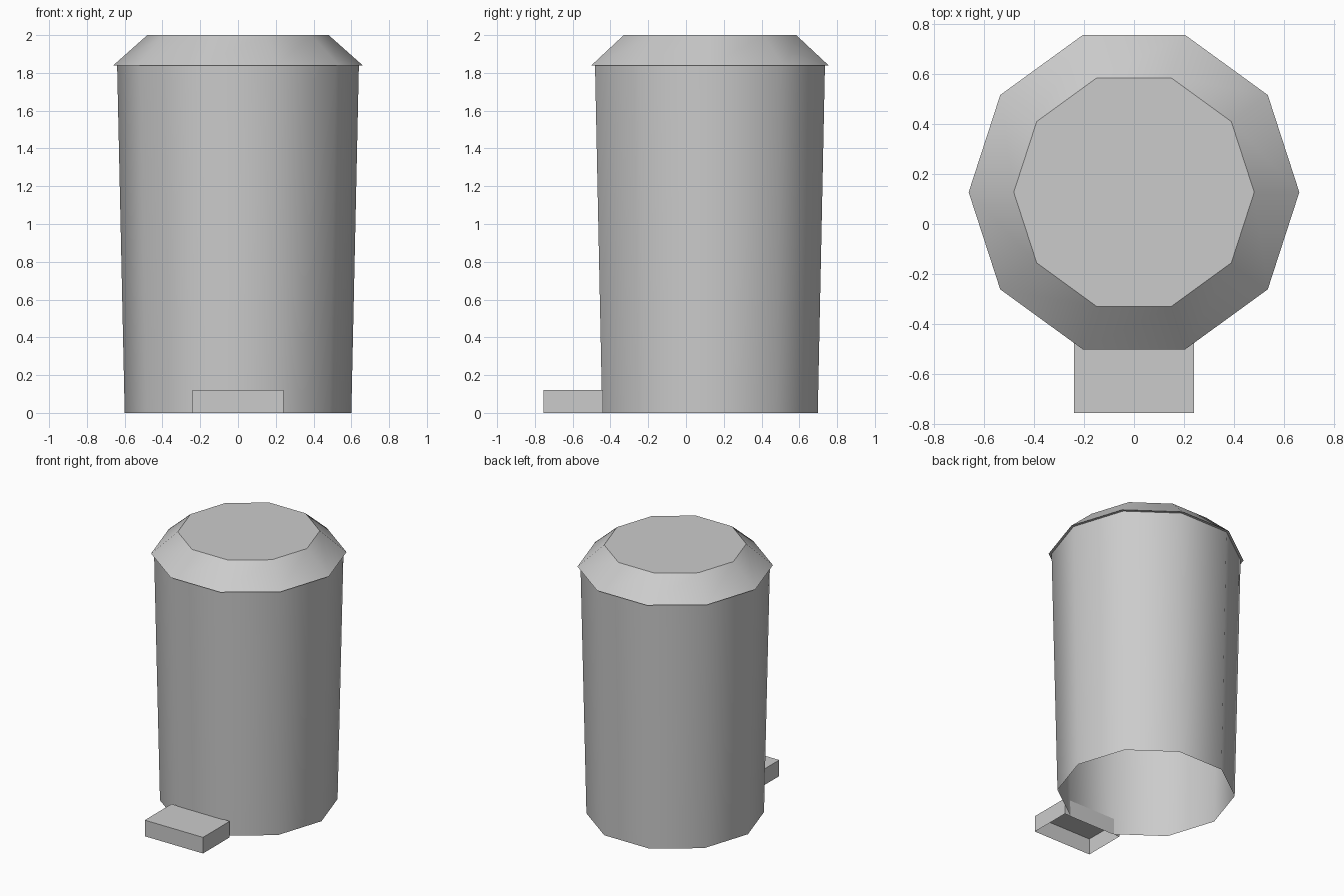
import bpy, bmesh, math

if "Cube" in bpy.data.objects:
    bpy.data.objects.remove(bpy.data.objects["Cube"])

SIDES = 10
CENTRE_Y = 0.127

grey = bpy.data.materials.new("light grey")
grey.diffuse_color = (0.6, 0.6, 0.6, 1)
grey.use_nodes = True
grey.node_tree.nodes["Principled BSDF"].inputs["Base Color"].default_value = grey.diffuse_color


def finish(name, bm, smooth):
    bmesh.ops.recalc_face_normals(bm, faces=bm.faces)
    mesh = bpy.data.meshes.new(name)
    bm.to_mesh(mesh)
    bm.free()
    mesh.materials.append(grey)
    if smooth:
        mesh.shade_smooth()
        mesh.set_sharp_from_angle(angle=math.radians(40))
    obj = bpy.data.objects.new(name, mesh)
    bpy.context.collection.objects.link(obj)
    return obj


def turned(name, profile, cap_top=False):
    """Ten-sided shell from (radius, height) pairs, open underneath."""
    bm = bmesh.new()
    rings = [[bm.verts.new((r * math.cos(math.tau * i / SIDES),
                            CENTRE_Y + r * math.sin(math.tau * i / SIDES), z))
              for i in range(SIDES)] for r, z in profile]
    for low, high in zip(rings, rings[1:]):
        for i in range(SIDES):
            j = (i + 1) % SIDES
            bm.faces.new((low[i], low[j], high[j], high[i]))
    if cap_top:
        bm.faces.new(rings[-1])
    obj = finish(name, bm, True)
    # make sure the open shell faces outwards
    if obj.data.polygons[0].normal.dot(
            obj.data.polygons[0].center - obj.data.vertices[0].co.lerp(
                obj.data.vertices[SIDES // 2].co, 0.5)) < 0 and len(profile) == 2:
        obj.data.flip_normals()
    return obj


# Tapered bin body, open at the bottom
turned("bin_body", [(0.60, 0), (0.64, 1.84)])

# Overhanging lid with a thin underside ledge and sloped rim
turned("lid", [(0.64, 1.84), (0.66, 1.84), (0.48, 2.0)], cap_top=True)

# Foot pedal: a box without a bottom
bm = bmesh.new()
bmesh.ops.create_cube(bm, size=1)
for v in bm.verts:
    v.co = (v.co.x * 0.48, v.co.y * 0.315 - 0.5975, (v.co.z + 0.5) * 0.12)
bm.normal_update()
bottom = [f for f in bm.faces if f.normal.z < -0.9]
bmesh.ops.delete(bm, geom=bottom, context='FACES_ONLY')
finish("foot_pedal", bm, False)
